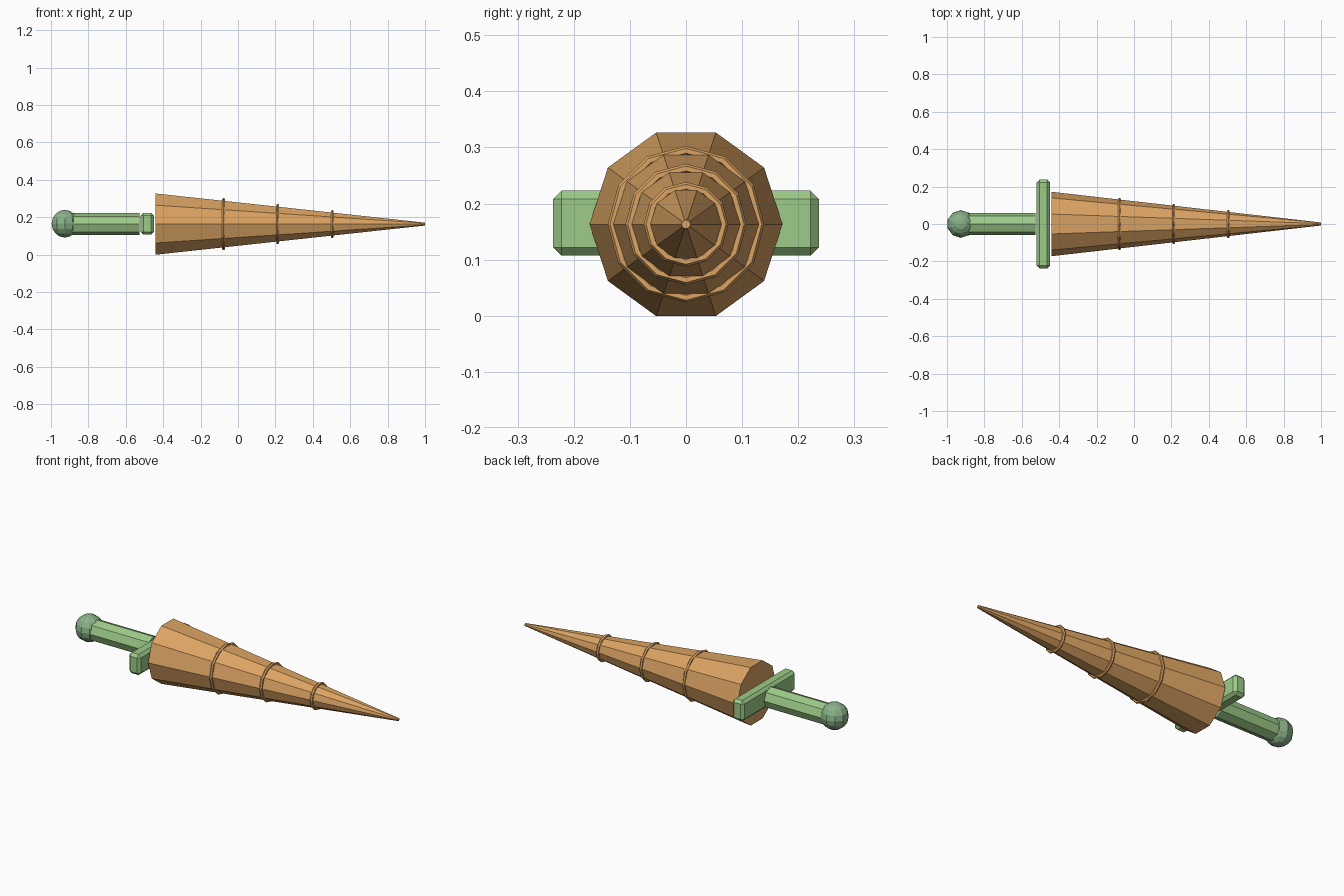
import bpy, math

if "Cube" in bpy.data.objects:
    bpy.data.objects.remove(bpy.data.objects["Cube"])

ZC = 0.163  # height of the long axis


def material(name, rgb):
    m = bpy.data.materials.new(name)
    m.diffuse_color = (*rgb, 1.0)
    m.use_nodes = True
    m.node_tree.nodes["Principled BSDF"].inputs["Base Color"].default_value = m.diffuse_color
    return m


TAN = material("tan", (0.71, 0.37, 0.125))
GREEN = material("leaf green", (0.34, 0.60, 0.25))
DARK = material("muted green", (0.25, 0.44, 0.25))


def finish(name, mat):
    ob = bpy.context.object
    ob.name = name
    ob.data.materials.append(mat)
    return ob


def taper(name, mat, sides, x0, x1, r0, r1):
    """Tapered prism along x, with a corner pointing to the side (+y)."""
    bpy.ops.mesh.primitive_cone_add(
        vertices=sides, radius1=r0, radius2=r1, depth=x1 - x0,
        location=((x0 + x1) / 2, 0, ZC), rotation=(0, math.pi / 2, 0))
    return finish(name, mat)


# Long spike with a blunt tip
taper("spike", TAN, 10, -0.44, 1.0, 0.172, 0.008)

# Three raised rings around the spike
for i, (x, r) in enumerate([(-0.077, 0.131), (0.212, 0.0995), (0.504, 0.067)]):
    bpy.ops.mesh.primitive_torus_add(
        major_segments=12, minor_segments=6, major_radius=r, minor_radius=0.0085,
        location=(x, 0, ZC), rotation=(0, math.pi / 2, 0))
    finish(f"spike_ring_{i + 1}", TAN)

# Crossguard with chamfered edges
bpy.ops.mesh.primitive_cube_add(size=1, location=(-0.485, 0, ZC + 0.002))
guard = finish("crossguard", GREEN)
guard.scale = (0.072, 0.474, 0.116)
bpy.ops.object.transform_apply(location=False, rotation=False, scale=True)
bevel = guard.modifiers.new("chamfer", 'BEVEL')
bevel.width = 0.015
bevel.segments = 1

# Grip
taper("grip", GREEN, 8, -0.89, -0.527, 0.059, 0.059)

# Round pommel
bpy.ops.mesh.primitive_uv_sphere_add(
    segments=10, ring_count=8, radius=0.074, location=(-0.926, 0, ZC + 0.002))
finish("pommel", DARK)
